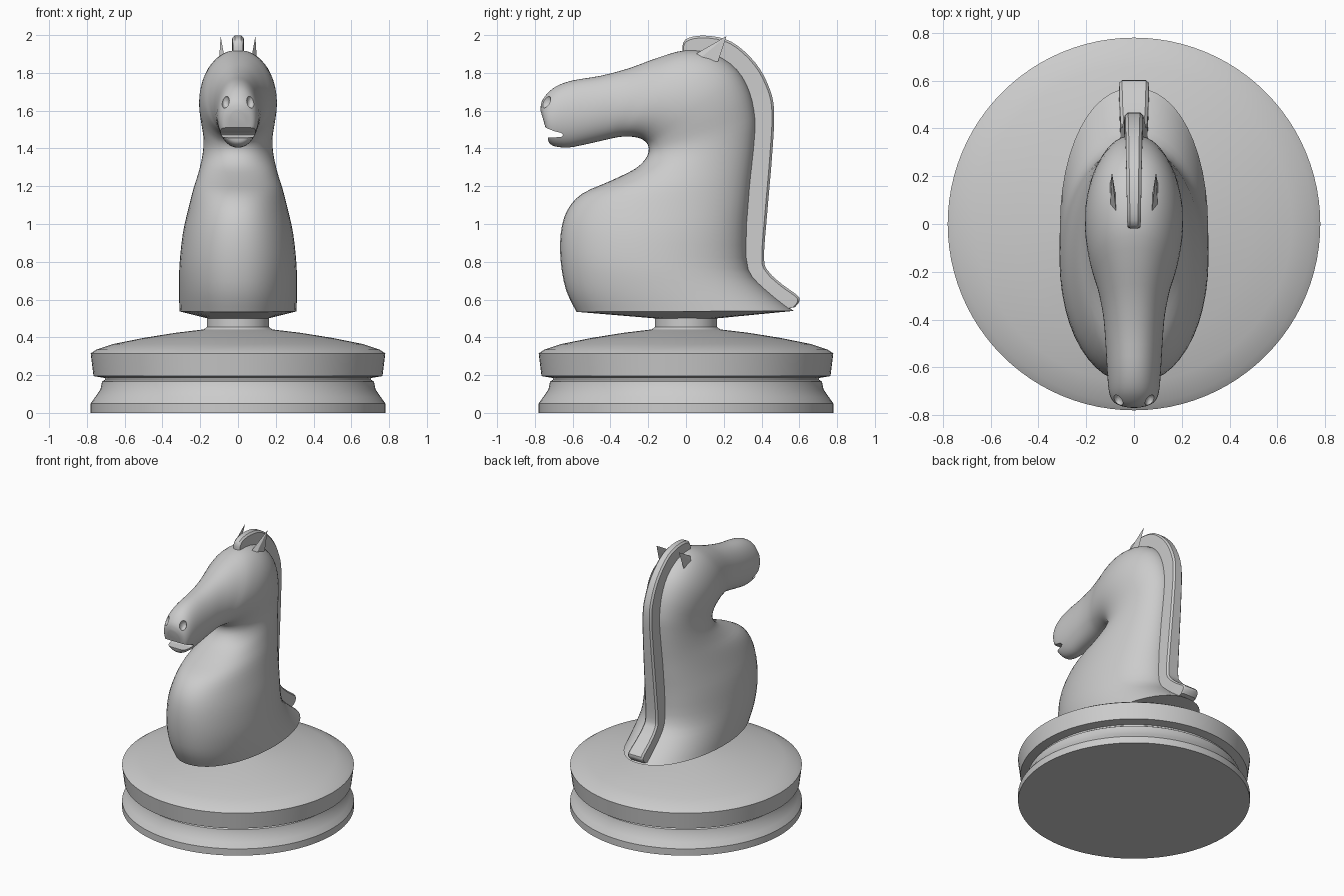
import bpy, bmesh, math
from mathutils import Vector

if "Cube" in bpy.data.objects:
    bpy.data.objects.remove(bpy.data.objects["Cube"])


def make(name, verts, faces, angle=40):
    me = bpy.data.meshes.new(name)
    me.from_pydata([tuple(v) for v in verts], [], faces)
    bm = bmesh.new()
    bm.from_mesh(me)
    bmesh.ops.remove_doubles(bm, verts=bm.verts, dist=1e-5)
    bmesh.ops.recalc_face_normals(bm, faces=bm.faces)
    bm.to_mesh(me)
    bm.free()
    ob = bpy.data.objects.new(name, me)
    bpy.context.collection.objects.link(ob)
    smooth(ob, angle)
    return ob


def smooth(ob, angle):
    bpy.ops.object.select_all(action='DESELECT')
    ob.select_set(True)
    bpy.context.view_layer.objects.active = ob
    bpy.ops.object.shade_smooth_by_angle(angle=math.radians(angle))


def loft(name, rings, angle=40):
    """Skin equal-sized rings and cap both ends."""
    n = len(rings[0])
    verts = [v for r in rings for v in r]
    faces = [(i * n + j, i * n + (j + 1) % n, (i + 1) * n + (j + 1) % n, (i + 1) * n + j)
             for i in range(len(rings) - 1) for j in range(n)]
    last = (len(rings) - 1) * n
    faces += [tuple(range(n)), tuple(range(last, last + n))]
    return make(name, verts, faces, angle)


def spline(pts, steps):
    """Catmull-Rom through tuples of any length."""
    p = [pts[0]] + pts + [pts[-1]]
    out = []
    for i in range(1, len(p) - 2):
        for s in range(steps):
            t = s / steps
            out.append(tuple(0.5 * (2 * b + (c - a) * t + (2 * a - 5 * b + 4 * c - d) * t * t
                                    + (3 * b - a - 3 * c + d) * t ** 3)
                             for a, b, c, d in zip(*p[i - 1:i + 3])))
    return out + [pts[-1]]


# turned base with cove, groove, domed top and short stem
profile = [(0.78, 0), (0.78, 0.05), (0.755, 0.085), (0.728, 0.125), (0.72, 0.165), (0.705, 0.175),
           (0.705, 0.185), (0.765, 0.195), (0.78, 0.315), (0.75, 0.335), (0.66, 0.365), (0.5, 0.397),
           (0.33, 0.424), (0.18, 0.442), (0.165, 0.455), (0.165, 0.505)]
N = 96
loft("base", [[(r * math.cos(2 * math.pi * k / N), r * math.sin(2 * math.pi * k / N), z)
               for k in range(N)] for r, z in profile], 25)

# chest, neck and head: front y, z, back y, z, half width
sections = [
    (-.58, .535, .57, .54, .31), (-.635, .65, .43, .65, .312), (-.663, .80, .335, .76, .31),
    (-.663, .95, .325, .95, .292), (-.63, 1.07, .335, 1.10, .262), (-.55, 1.16, .345, 1.22, .235),
    (-.40, 1.228, .357, 1.33, .207), (-.265, 1.295, .368, 1.45, .187), (-.205, 1.36, .37, 1.56, .183),
    (-.20, 1.415, .34, 1.70, .197), (-.23, 1.447, .27, 1.82, .206), (-.27, 1.46, .15, 1.90, .2),
    (-.32, 1.463, 0, 1.92, .18), (-.37, 1.458, -.15, 1.88, .152), (-.45, 1.44, -.30, 1.825, .13),
    (-.53, 1.422, -.45, 1.785, .12), (-.62, 1.405, -.60, 1.76, .113), (-.69, 1.41, -.685, 1.73, .107),
    (-.72, 1.425, -.735, 1.69, .097), (-.73, 1.445, -.765, 1.645, .078), (-.735, 1.48, -.77, 1.60, .045)]
M = 48


def ring(s):
    f, b = Vector((0, s[0], s[1])), Vector((0, s[2], s[3]))
    out = []
    for k in range(M):
        t = 2 * math.pi * k / M
        v = (f + b) / 2 + (b - f) / 2 * math.cos(t)
        v.x = s[4] * math.copysign(abs(math.sin(t)) ** 0.92, math.sin(t))
        out.append(v)
    return out


rings = [ring((-.16, .5, .16, .5, .16))] + [ring(s) for s in spline(sections, 3)]
horse = loft("horse_body", rings, 40)


def carve(cutter):
    cutter.hide_render = True
    bpy.context.view_layer.objects.active = horse
    m = horse.modifiers.new("carve", 'BOOLEAN')
    m.operation, m.solver, m.object = 'DIFFERENCE', 'EXACT', cutter
    bpy.ops.object.modifier_apply(modifier=m.name)
    bpy.data.objects.remove(cutter)


# open mouth
mouth = [(-.9, 1.545), (-.76, 1.517), (-.70, 1.492), (-.66, 1.482), (-.65, 1.47),
         (-.66, 1.461), (-.72, 1.457), (-.9, 1.45)]
carve(loft("mouth_cutter", [[(x, y, z) for y, z in mouth] for x in (-.3, .3)]))

# nostrils
for s in (-1, 1):
    bpy.ops.mesh.primitive_uv_sphere_add(segments=20, ring_count=12, radius=1, location=(s * .067, -.742, 1.648))
    nostril = bpy.context.object
    nostril.scale = (.022, .032, .036)
    bpy.context.view_layer.update()
    carve(nostril)
smooth(horse, 40)

# mane: outer y, z, inner y, z, half width
mane_path = [
    (-.02, 1.90, .02, 1.84, .024), (-.005, 1.975, .03, 1.85, .028), (.10, 1.997, .09, 1.86, .03), (.24, 1.965, .19, 1.82, .032),
    (.37, 1.85, .27, 1.74, .034), (.445, 1.71, .31, 1.65, .036), (.467, 1.58, .32, 1.55, .038),
    (.455, 1.35, .31, 1.35, .042), (.432, 1.08, .28, 1.08, .047), (.413, .82, .27, .80, .052),
    (.44, .745, .30, .69, .056), (.51, .68, .40, .60, .06), (.60, .61, .50, .555, .062),
    (.578, .56, .50, .545, .062)]
mane_rings = []
for oy, oz, iy, iz, w in spline(mane_path, 4):
    o, i = Vector((0, oy, oz)), Vector((0, iy, iz))
    e = o + (i - o).normalized() * .012
    X = Vector((1, 0, 0))
    mane_rings.append([i - X * w, e - X * w, o - X * (w - .012), o + X * (w - .012), e + X * w, i + X * w])
loft("mane", mane_rings, 35)

# pointed ears
for s, side in ((-1, "left"), (1, "right")):
    v = [(s * .072, .025, 1.885), (s * .10, .06, 1.865), (s * .10, .17, 1.86),
         (s * .078, .13, 1.885), (s * .092, .215, 1.995)]
    make(side + "_ear", v, [(0, 1, 4), (1, 2, 4), (2, 3, 4), (3, 0, 4), (0, 3, 2, 1)], 20)
